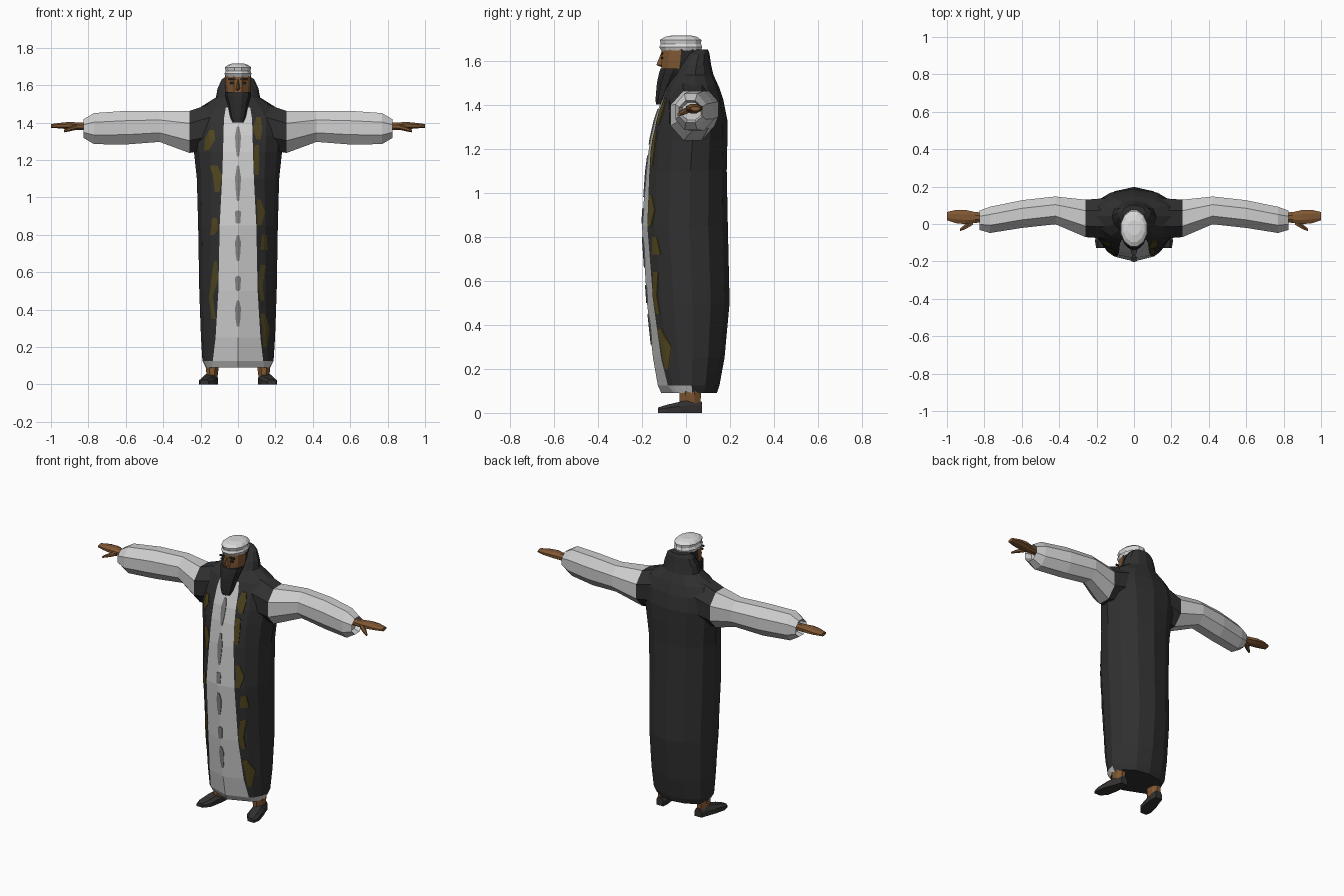
import bpy, bmesh, math
from mathutils import Vector

if "Cube" in bpy.data.objects:
    bpy.data.objects.remove(bpy.data.objects["Cube"])


def mat(name, r, g, b):
    m = bpy.data.materials.new(name)
    m.diffuse_color = (r, g, b, 1)
    m.use_nodes = True
    m.node_tree.nodes["Principled BSDF"].inputs["Base Color"].default_value = m.diffuse_color
    return m


CLOAK = mat("charcoal cloth", .030, .030, .030)
WHITE = mat("white cloth", .62, .62, .62)
GREY = mat("grey trim", .22, .22, .22)
GOLD = mat("dull gold", .085, .064, .015)
SKIN = mat("brown skin", .215, .095, .033)
HAIR = mat("black hair", .022, .022, .023)
SHOE = mat("dark leather", .034, .032, .031)
CAP = mat("cap white", .70, .70, .70)


def loft(name, rings, mats, rule=None, caps=True):
    """Skin a list of rings; rule(ring_no, side_no, centre) gives the material index."""
    bm = bmesh.new()
    vs = [[bm.verts.new(p) for p in r] for r in rings]
    n = len(rings[0])
    for k in range(len(rings) - 1):
        for i in range(n):
            j = (i + 1) % n
            f = bm.faces.new((vs[k][i], vs[k][j], vs[k + 1][j], vs[k + 1][i]))
            if rule:
                f.material_index = rule(k, i, f.calc_center_median())
    if caps:
        for k in (0, len(rings) - 1):
            f = bm.faces.new(vs[k])
            if rule:
                f.material_index = rule(k, -1, f.calc_center_median())
    bmesh.ops.recalc_face_normals(bm, faces=bm.faces)
    me = bpy.data.meshes.new(name)
    bm.to_mesh(me)
    bm.free()
    for m in mats:
        me.materials.append(m)
    ob = bpy.data.objects.new(name, me)
    bpy.context.collection.objects.link(ob)
    return ob


def z_ring(z, hw, yf, yb, n=10):
    """Level oval from front yf to back yb."""
    yc, ry = (yf + yb) / 2, (yb - yf) / 2
    a = [math.tau * (i + .5) / n - math.pi / 2 for i in range(n)]
    k = 1 / math.cos(math.pi / n)
    return [(hw * math.cos(t), yc + ry * k * math.sin(t), z) for t in a]


def x_ring(s, x, yc, zc, ry, rz, n=8):
    """Upright oval around the x axis, on side s."""
    k = 1 / math.cos(math.pi / n)
    a = [math.tau * (i + .5) / n for i in range(n)]
    return [(s * x, yc + ry * k * math.cos(t), zc + rz * k * math.sin(t)) for t in a]


# Robe levels: z, half width, front y, back y, half width of white panel
LEVELS = [(.09, .172, -.112, .140, .14), (.125, .19, -.128, .152, .135),
          (.25, .198, -.150, .175, .12), (.50, .207, -.177, .198, .105),
          (.85, .213, -.200, .190, .098), (1.10, .22, -.182, .185, .085),
          (1.24, .235, -.163, .188, .08), (1.33, .25, -.143, .188, .078),
          (1.42, .25, -.112, .170, .075), (1.48, .205, -.090, .150, .065),
          (1.535, .118, -.060, .125, .05), (1.58, .11, -.035, .114, .05),
          (1.63, .088, .000, .107, .05), (1.65, .06, .035, .10, .035)]


def robe_y(x, hw, yf, yb, front=True):
    ym = yf + .55 * (yb - yf)
    r = max(0, 1 - (x / hw) ** 2) ** .5
    return ym + ((yf if front else yb) - ym) * r


def robe_ring(z, hw, yf, yb, p):
    half = [(p, True), (p + (hw - p) * .42, True), (p + (hw - p) * .82, True),
            (hw, True), (hw * .87, False), (hw * .5, False)]
    right = [(x, robe_y(x, hw, yf, yb, f), z) for x, f in half]
    left = [(-x, y, z) for x, y, z in reversed(right)]
    return [(0, yf, z)] + right + [(0, yb, z)] + left


def robe_rule(k, i, c):
    if i < 0:
        return 0
    if k == 0 and (i < 4 or i > 9):
        return 1
    return 1 if i in (0, 13) and c.z < 1.45 else 0


loft("robe_and_hood", [robe_ring(*l) for l in LEVELS], [CLOAK, WHITE], robe_rule)


def front_point(x, z):
    """Point on the faceted robe front."""
    for a, b in zip(LEVELS, LEVELS[1:]):
        if a[0] <= z <= b[0]:
            t = (z - a[0]) / (b[0] - a[0])
            lo, hi = robe_ring(*a), robe_ring(*b)
            row = [Vector(u).lerp(Vector(v), t) for u, v in zip(lo[:5], hi[:5])]
            for u, v in zip(row, row[1:]):
                if u.x <= abs(x) <= v.x:
                    w = (abs(x) - u.x) / (v.x - u.x)
                    return Vector((x, u.y + w * (v.y - u.y) - .004, z))
    return Vector((x, -.1, z))


def strip(name, path, m):
    """Thin plate on the robe front; path holds (x, z, half width)."""
    rings = []
    for (x0, z0, w0), (x1, z1, w1) in zip(path, path[1:]):
        for s in range(4):
            t = s / 4
            x, z, w = x0 + (x1 - x0) * t, z0 + (z1 - z0) * t, w0 + (w1 - w0) * t
            rings.append((x, z, w))
    rings.append(path[-1])
    back = Vector((0, .006, 0))
    pts = []
    for x, z, w in rings:
        row = [front_point(q, z) for q in (x - w, x, x + w)]
        pts.append(row + [p + back for p in reversed(row)])
    loft(name, pts, [m])


# Grey dashes down the middle of the panel
for top, bot in ((1.38, 1.22), (1.17, .98), (.93, .86), (.80, .66), (.58, .50), (.45, .31)):
    mid = (top + bot) / 2
    strip("panel_dash", [(0, top, .006), (0, mid + .03, .016), (0, mid - .03, .013), (0, bot, .006)], GREY)

# Gold patches on the cloak fronts
PATCHES = [[(-.14, 1.36, .012), (-.15, 1.31, .028), (-.17, 1.25, .012)],
           [(-.13, 1.17, .02), (-.11, 1.12, .025), (-.112, 1.03, .012)],
           [(-.125, .89, .012), (-.125, .83, .02), (-.14, .80, .012)],
           [(-.12, .66, .008), (-.125, .56, .018), (-.145, .47, .01), (-.13, .35, .012)],
           [(.11, 1.43, .012), (.105, 1.37, .024), (.11, 1.31, .012)],
           [(.10, 1.28, .012), (.098, 1.20, .016), (.10, 1.12, .010)],
           [(.11, .99, .01), (.125, .92, .02), (.115, .85, .01)],
           [(.14, .80, .012), (.14, .72, .02)],
           [(.135, .64, .014), (.12, .53, .012), (.13, .45, .01)],
           [(.13, .38, .012), (.15, .30, .02), (.145, .2, .01)]]
for p in PATCHES:
    strip("gold_patch", p, GOLD)

ARM = [(.12, .03, 1.385, .11, .125), (.26, .03, 1.35, .10, .112), (.42, .073, 1.38, .074, .083),
       (.60, .053, 1.373, .074, .09), (.77, .022, 1.368, .07, .083), (.825, .02, 1.368, .052, .05),
       (.79, .025, 1.37, .042, .04)]
HAND = [(.77, .035, 1.38, .024, .02), (.85, .035, 1.38, .029, .02), (.90, .037, 1.384, .038, .02),
        (.95, .040, 1.384, .036, .015), (1.0, .042, 1.382, .022, .010)]
THUMB = [(.86, .015, 1.378, .018, .013), (.90, -.012, 1.366, .015, .011), (.93, -.032, 1.355, .006, .006)]
FOOT = [(.135, .072, .024, .05), (.14, .03, .033, .06), (.155, -.03, .04, .05),
        (.168, -.09, .041, .036), (.18, -.128, .022, .024)]

for s, side in ((1, "left"), (-1, "right")):
    # Dark shoulder running into white sleeve
    loft(side + "_sleeve", [x_ring(s, *r) for r in ARM], [CLOAK, WHITE],
         lambda k, i, c: 0 if k == 0 else 1)
    loft(side + "_hand", [x_ring(s, *r) for r in HAND], [SKIN])
    loft(side + "_thumb", [x_ring(s, *r, n=6) for r in THUMB], [SKIN])
    # Shoe turned outward, with ankle
    sec = [(-1, 0), (1, 0), (1, .6), (.6, 1), (-.6, 1), (-1, .6)]
    loft(side + "_shoe", [[(s * (x + a * w), y, b * h) for a, b in sec] for x, y, w, h in FOOT], [SHOE])
    loft(side + "_ankle", [[(x + s * .138, y, z) for x, y, z in z_ring(*r, n=8)] for r in
                           ((.035, .03, -.03, .065), (.08, .036, -.03, .068), (.16, .042, -.035, .07))], [SKIN])
    # Eye and brow plates
    for nm, z, h, w, m in (("eye", 1.612, .005, .012, HAIR), ("brow", 1.632, .005, .02, HAIR)):
        x, y = s * .031, -.1125
        loft(side + "_" + nm, [[(x - w, y, zz), (x + w, y, zz), (x + w, y + .008, zz), (x - w, y + .008, zz)]
                               for zz in (z - h, z + h)], [m])

# Head: face in front, hair behind
loft("head", [z_ring(*r) for r in ((1.47, .05, -.10, .03), (1.56, .064, -.112, .05),
                                   (1.60, .069, -.112, .06), (1.66, .069, -.11, .068))],
     [SKIN, HAIR], lambda k, i, c: 1 if c.y > -.03 else 0)
loft("nose", [[(-w, -.10, z), (0, y, z), (w, -.10, z)] for z, w, y in
              ((1.572, .014, -.115), (1.58, .017, -.135), (1.63, .008, -.115))], [SKIN])
loft("beard", [z_ring(*r) for r in ((1.40, .028, -.137, -.10), (1.43, .042, -.138, -.075),
                                    (1.50, .056, -.132, -.03), (1.545, .069, -.122, .0),
                                    (1.565, .071, -.115, .01))], [HAIR])

# Round cap with a folded band
loft("cap", [z_ring(*r, n=12) for r in ((1.645, .068, -.112, .068), (1.662, .075, -.122, .074),
                                        (1.676, .069, -.115, .068), (1.694, .073, -.119, .07),
                                        (1.708, .058, -.095, .05), (1.715, .035, -.06, .02))], [CAP])
